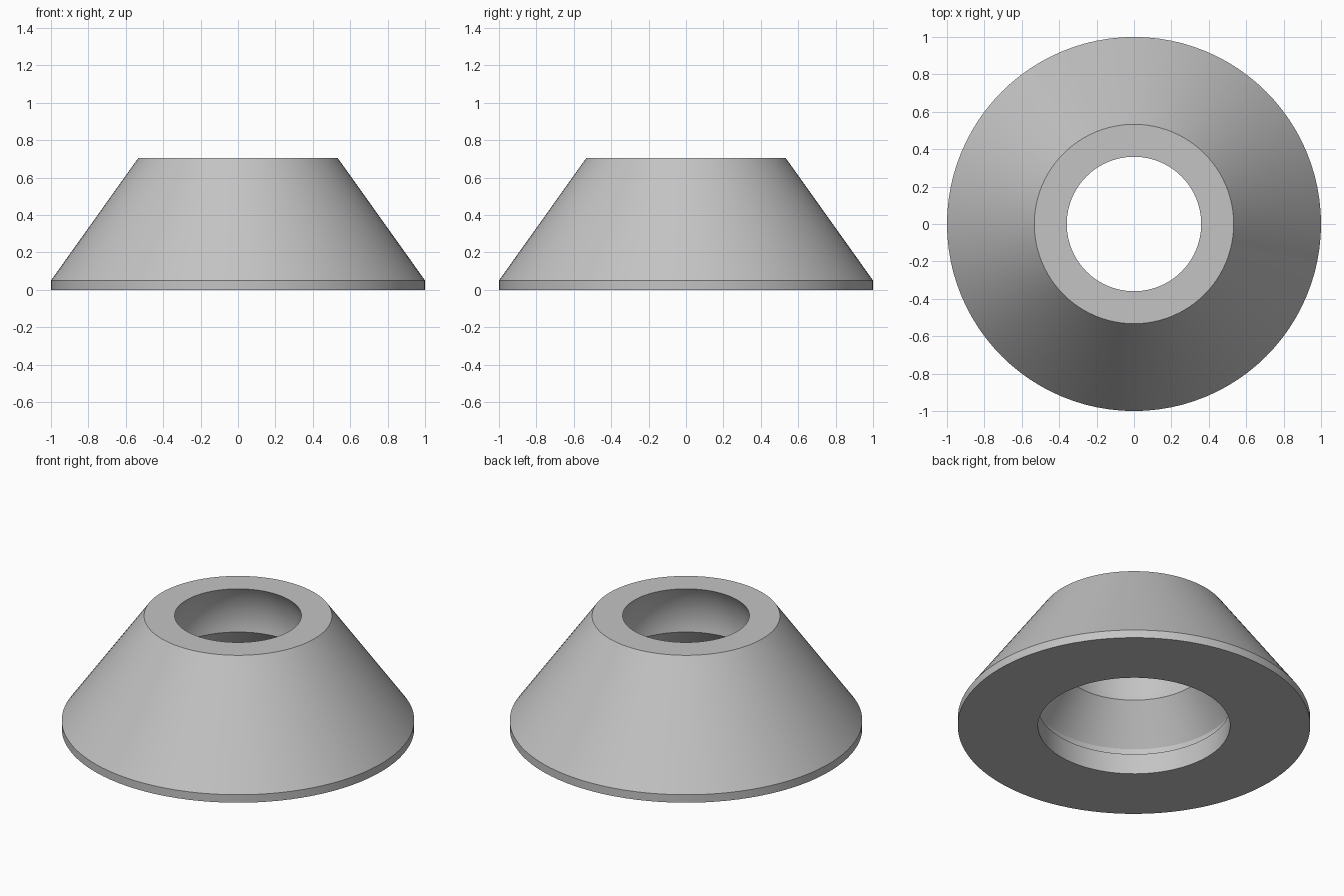
import bpy, bmesh, math

SEGMENTS = 96

cube = bpy.data.objects.get("Cube")
if cube:
    bpy.data.objects.remove(cube, do_unlink=True)

# Plain grey material
grey = bpy.data.materials.new("plain_grey")
grey.use_nodes = True
color = (0.55, 0.55, 0.55, 1.0)
grey.diffuse_color = color
grey.node_tree.nodes["Principled BSDF"].inputs["Base Color"].default_value = color


def ball_seat(top_z, bottom_z, centre, radius, steps):
    """Points (r, z) along a spherical socket, from top to bottom."""
    a = math.asin((top_z - centre) / radius)
    b = math.asin((bottom_z - centre) / radius)
    angles = [a + (b - a) * i / steps for i in range(steps + 1)]
    return [(radius * math.cos(t), centre + radius * math.sin(t)) for t in angles]


def lathe(name, profile, material):
    """Revolve a closed (r, z) profile around the z axis."""
    bm = bmesh.new()
    verts = [bm.verts.new((r, 0, z)) for r, z in profile]
    edges = [bm.edges.new((v, verts[i - 1])) for i, v in enumerate(verts)]
    bmesh.ops.spin(bm, geom=verts + edges, cent=(0, 0, 0), axis=(0, 0, 1),
                   angle=math.tau, steps=SEGMENTS, use_merge=True)
    bmesh.ops.remove_doubles(bm, verts=bm.verts[:], dist=0.0001)
    bmesh.ops.recalc_face_normals(bm, faces=bm.faces[:])
    mesh = bpy.data.meshes.new(name)
    bm.to_mesh(mesh)
    bm.free()
    mesh.materials.append(material)
    obj = bpy.data.objects.new(name, mesh)
    bpy.context.collection.objects.link(obj)
    return obj


# Outer cone with a short vertical rim at the base
outside = [(0.545, 0.0), (1.0, 0.0), (1.0, 0.05), (0.533, 0.705)]
# Rounded socket, flared opening, small groove and straight bottom bore
inside = ball_seat(0.705, 0.408, 0.482, 0.423, 12)
inside += [(0.57, 0.175), (0.57, 0.128), (0.545, 0.128)]

body = lathe("conical_socket", outside + inside, grey)

bpy.ops.object.select_all(action="DESELECT")
body.select_set(True)
bpy.context.view_layer.objects.active = body
bpy.ops.object.shade_smooth_by_angle(angle=math.radians(30))
